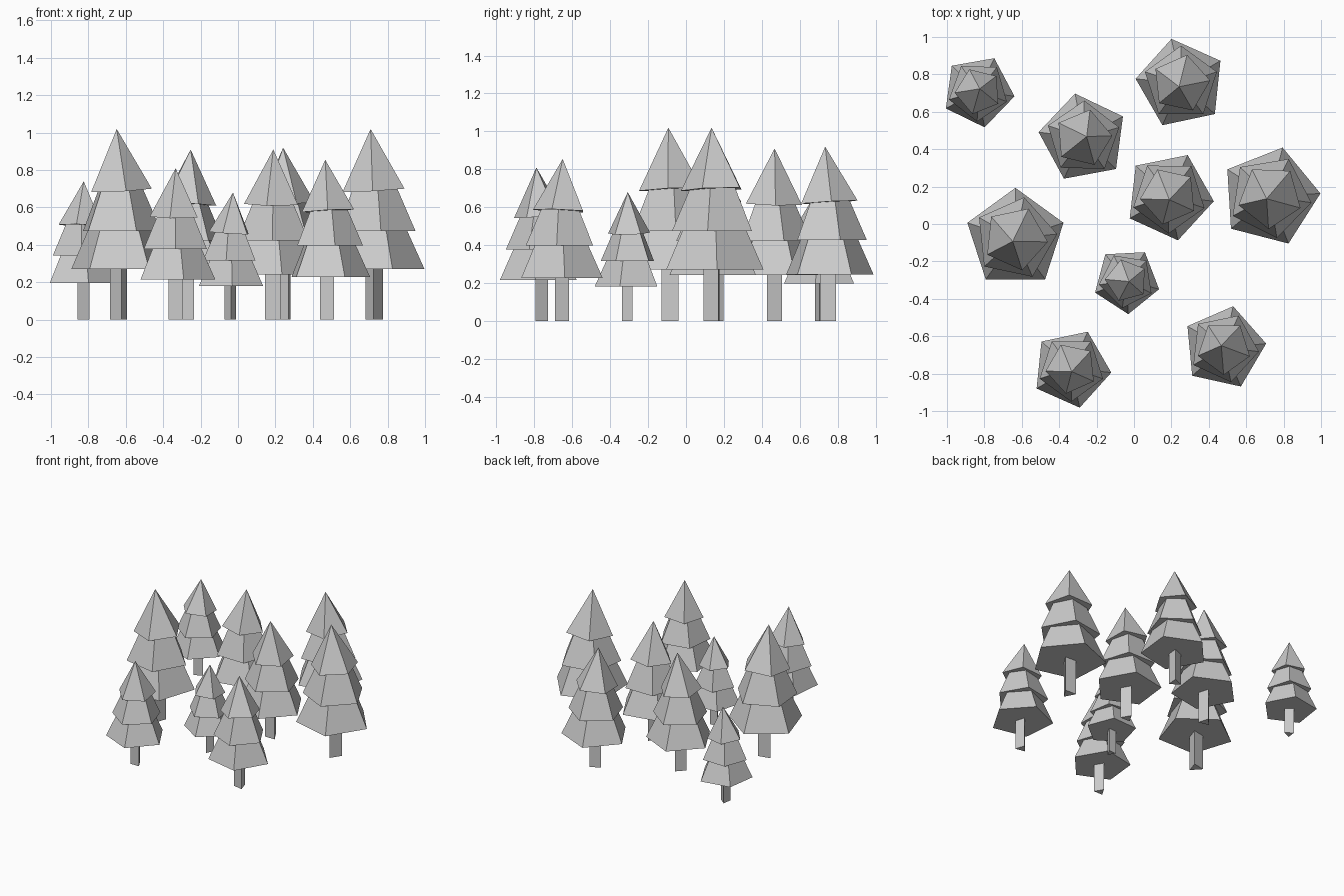
import bpy, bmesh
from math import radians, cos, sin, pi
from mathutils import Matrix, Vector

if "Cube" in bpy.data.objects:
    bpy.data.objects.remove(bpy.data.objects["Cube"])


def add_cone(bm, sides, r0, r1, z0, z1, turn, lean=0.0, lean_dir=0.0):
    """Capped cone with its first corner at angle `turn`, leaning towards lean_dir."""
    h = z1 - z0
    axis = Vector((-sin(lean_dir), cos(lean_dir), 0))
    mat = Matrix.Translation((0, 0, z0)) @ Matrix.Rotation(lean, 4, axis)

    def ring(r, z):
        return [bm.verts.new(mat @ Vector((r * cos(turn + 2 * pi * i / sides),
                                           r * sin(turn + 2 * pi * i / sides), z)))
                for i in range(sides)]

    low = ring(r0, 0)
    bm.faces.new(low[::-1])
    if r1 > 0:
        top = ring(r1, h)
        bm.faces.new(top)
        for i in range(sides):
            j = (i + 1) % sides
            bm.faces.new((low[i], low[j], top[j], top[i]))
    else:
        tip = bm.verts.new(mat @ Vector((0, 0, h)))
        for i in range(sides):
            bm.faces.new((low[i], low[(i + 1) % sides], tip))


def make_mesh(name, cones):
    bm = bmesh.new()
    for c in cones:
        add_cone(bm, *c)
    me = bpy.data.meshes.new(name)
    bm.to_mesh(me)
    bm.free()
    return me


# Unit-height tree: three-sided trunk and three twisted five-sided tiers
trunk = make_mesh("trunk", [(3, 0.053, 0.053, 0, 0.30, 0)])
foliage = make_mesh("foliage", [
    (5, 0.265, 0.150, 0.266, 0.52, 0),
    (5, 0.220, 0.105, 0.465, 0.73, radians(60)),
    (5, 0.171, 0.0, 0.680, 1.0, radians(120), radians(3.8), radians(66)),
])

# x, y, height, rotation in degrees
trees = [
    (-0.833, 0.710, 0.74, -8),
    (-0.634, -0.077, 1.02, 162),
    (-0.335, -0.772, 0.81, 210),
    (-0.271, 0.460, 0.91, 316.5),
    (-0.040, -0.302, 0.68, 273),
    (0.187, 0.149, 0.91, 209.5),
    (0.251, 0.751, 0.92, 174),
    (0.481, -0.661, 0.855, 77.5),
    (0.727, 0.147, 1.02, 147.5),
]

for n, (x, y, h, rot) in enumerate(trees, 1):
    for part, me in (("trunk", trunk), ("foliage", foliage)):
        ob = bpy.data.objects.new(f"tree_{n}_{part}", me)
        ob.location = (x, y, 0)
        ob.rotation_euler = (0, 0, radians(rot))
        ob.scale = (h, h, h)
        bpy.context.collection.objects.link(ob)
